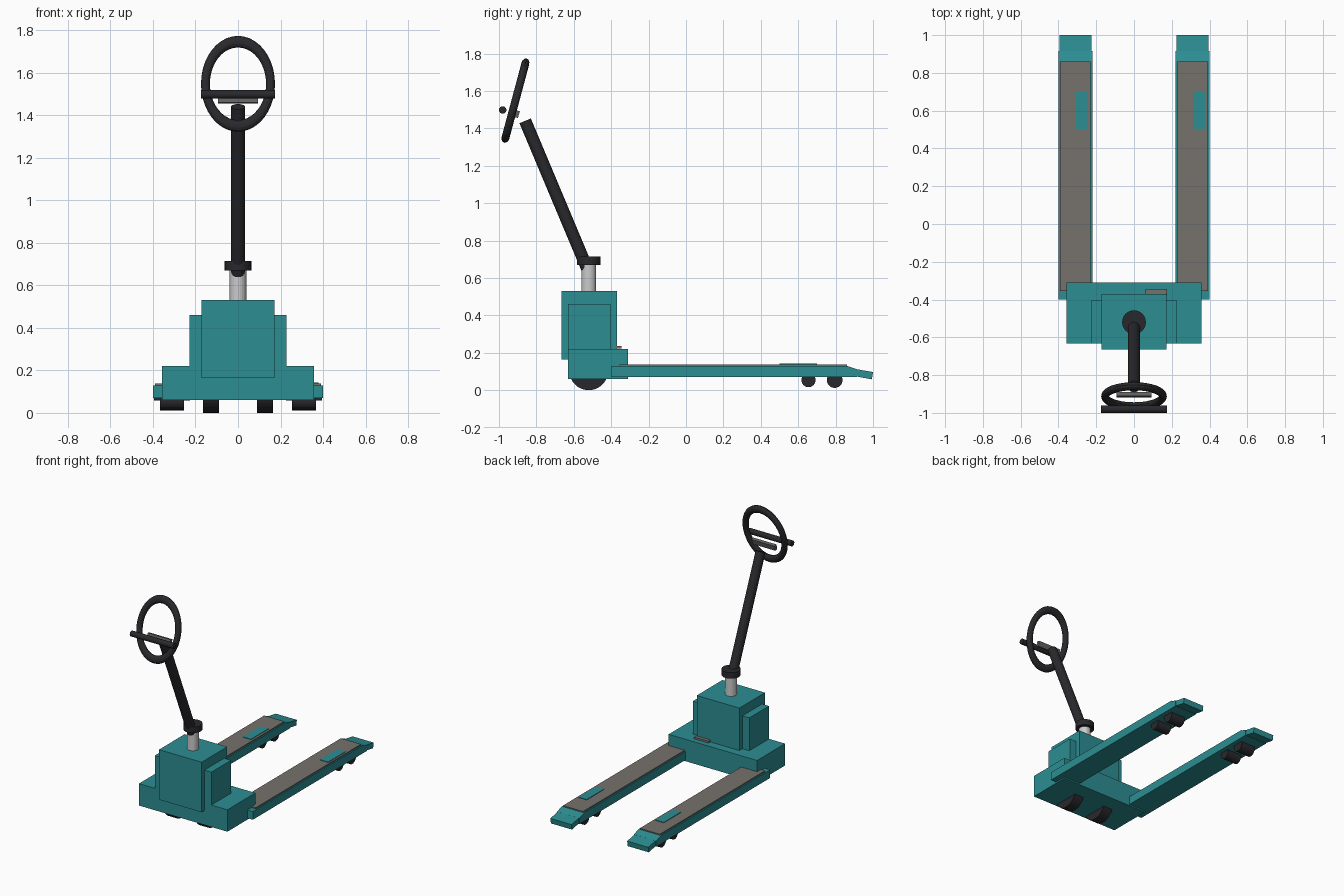
import bpy, bmesh, math
from mathutils import Vector, Matrix

if "Cube" in bpy.data.objects:
    bpy.data.objects.remove(bpy.data.objects["Cube"])


def mat(name, rgb):
    m = bpy.data.materials.new(name)
    m.diffuse_color = (*rgb, 1)
    m.use_nodes = True
    m.node_tree.nodes["Principled BSDF"].inputs["Base Color"].default_value = m.diffuse_color
    return m


TEAL = mat("teal_paint", (0.025, 0.27, 0.29))
DARK = mat("black_rubber", (0.022, 0.022, 0.026))
PLATE = mat("worn_steel", (0.18, 0.168, 0.155))
STEEL = mat("light_steel", (0.55, 0.55, 0.55))
PANEL = mat("dark_grey", (0.12, 0.12, 0.12))


def finish(name, bm, material):
    bmesh.ops.recalc_face_normals(bm, faces=bm.faces)
    me = bpy.data.meshes.new(name)
    bm.to_mesh(me)
    bm.free()
    me.materials.append(material)
    ob = bpy.data.objects.new(name, me)
    bpy.context.collection.objects.link(ob)
    return ob


def box(name, x, y, z, material, tilt=0):
    """Box from (min, max) ranges, tilted about x around its centre."""
    bm = bmesh.new()
    size = [b - a for a, b in (x, y, z)]
    mid = [(a + b) / 2 for a, b in (x, y, z)]
    m = Matrix.Translation(mid) @ Matrix.Rotation(tilt, 4, 'X') @ Matrix.Diagonal((*size, 1))
    bmesh.ops.create_cube(bm, size=1, matrix=m)
    return finish(name, bm, material)


def rod(name, a, b, r, material, sides=24):
    """Cylinder between two points."""
    a, b = Vector(a), Vector(b)
    m = Matrix.Translation((a + b) / 2) @ (b - a).to_track_quat('Z', 'Y').to_matrix().to_4x4()
    bm = bmesh.new()
    bmesh.ops.create_cone(bm, cap_ends=True, segments=sides, radius1=r, radius2=r,
                          depth=(b - a).length, matrix=m)
    ob = finish(name, bm, material)
    return ob


def extrude_x(name, profile, x0, x1, material):
    """Side profile of (y, z) points extruded along x."""
    bm = bmesh.new()
    face = bm.faces.new([bm.verts.new((x0, y, z)) for y, z in profile])
    new = bmesh.ops.extrude_face_region(bm, geom=[face])["geom"]
    bmesh.ops.translate(bm, vec=(x1 - x0, 0, 0),
                        verts=[v for v in new if isinstance(v, bmesh.types.BMVert)])
    return finish(name, bm, material)


# Forks with tips, wear plates, pads and load rollers
for side, s in (("left", -1), ("right", 1)):
    c = 0.31 * s
    extrude_x(f"{side}_fork", [(-0.40, 0.07), (0.915, 0.07), (0.915, 0.112), (0.86, 0.13), (-0.40, 0.13)],
              c - 0.09, c + 0.09, TEAL)
    extrude_x(f"{side}_fork_tip", [(0.89, 0.077), (0.994, 0.058), (1.0, 0.097), (0.89, 0.116)],
              c - 0.085, c + 0.085, TEAL)
    box(f"{side}_wear_plate", (c - 0.081, c + 0.081), (-0.355, 0.86), (0.125, 0.138), PLATE)
    p = 0.345 if s > 0 else -0.278
    box(f"{side}_fork_pad", (p - 0.033, p + 0.033), (0.50, 0.70), (0.125, 0.142), TEAL)
    for i, (y, r) in enumerate(((0.655, 0.038), (0.795, 0.042))):
        rod(f"{side}_load_roller_{i + 1}", (c - 0.057, y, 0.054), (c + 0.057, y, 0.054), r, DARK)
    # Drive wheels and side panels
    rod(f"{side}_drive_wheel", (s * 0.09, -0.52, 0.104), (s * 0.165, -0.52, 0.104), 0.104, DARK, 32)
    xs = sorted((s * 0.165, s * 0.228))
    box(f"{side}_side_panel", xs, (-0.632, -0.405), (0.21, 0.46), TEAL)

# Chassis and power unit
box("chassis", (-0.357, 0.357), (-0.632, -0.31), (0.06, 0.22), TEAL)
box("power_unit", (-0.172, 0.172), (-0.665, -0.37), (0.165, 0.53), TEAL)
box("foot_pedal", (0.06, 0.175), (-0.375, -0.345), (0.222, 0.235), PLATE)

# Steering column and tiller
rod("lift_column", (0, -0.52, 0.52), (0, -0.52, 0.69), 0.039, STEEL)
rod("column_collar", (0, -0.52, 0.67), (0, -0.52, 0.714), 0.063, DARK)
rod("tiller_arm", (0, -0.528, 0.65), (0, -0.86, 1.44), 0.033, DARK)

# Oval handle ring: torus stretched along its tilted long axis
TILT = math.radians(-15)
bpy.ops.mesh.primitive_torus_add(major_radius=0.153, minor_radius=0.021,
                                 major_segments=40, minor_segments=12,
                                 location=(0, -0.912, 1.548),
                                 rotation=(math.radians(90) + TILT, 0, 0))
ring = bpy.context.object
ring.name = "handle_ring"
ring.scale = (1, 1.34, 1)
ring.data.materials.append(DARK)

# Grip bar and control panel
rod("grip_bar", (-0.174, -0.98, 1.498), (0.174, -0.98, 1.498), 0.02, DARK)
box("control_panel", (-0.093, 0.093), (-0.915, -0.893), (1.457, 1.495), PANEL, TILT)
